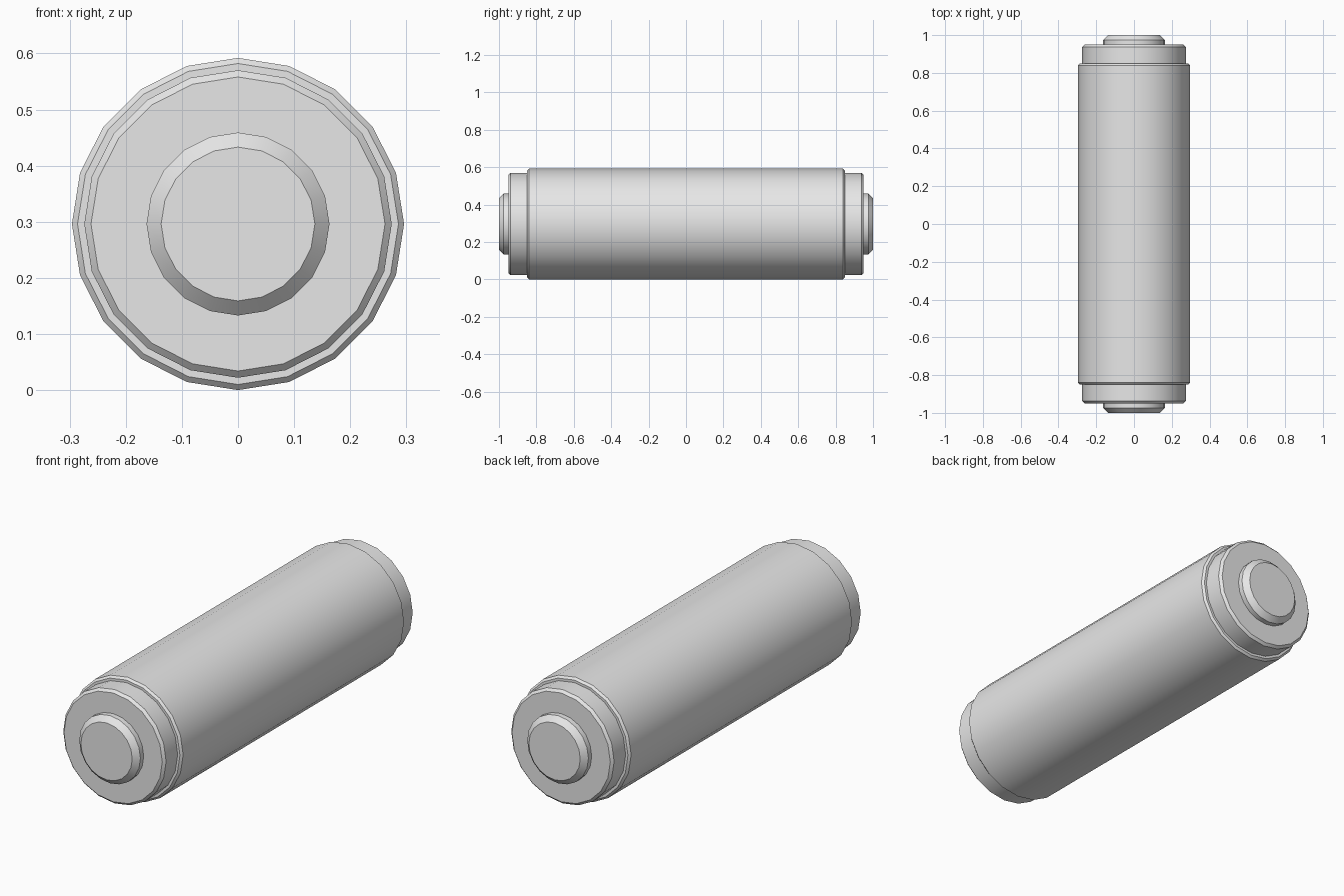
import bpy
import bmesh
import math

if "Cube" in bpy.data.objects:
    bpy.data.objects.remove(bpy.data.objects["Cube"])

SIDES = 20
AXIS_Z = 0.296

grey = bpy.data.materials.new("plain grey")
grey.diffuse_color = (0.8, 0.8, 0.8, 1.0)
grey.use_nodes = True
grey.node_tree.nodes["Principled BSDF"].inputs["Base Color"].default_value = grey.diffuse_color


def turned_part(name, profile):
    """Revolve (y, radius) points around the lengthwise axis and close both ends."""
    bm = bmesh.new()
    rings = []
    for y, r in profile:
        ring = []
        for i in range(SIDES):
            a = 2 * math.pi * i / SIDES
            ring.append(bm.verts.new((r * math.cos(a), y, AXIS_Z + r * math.sin(a))))
        rings.append(ring)
    for a, b in zip(rings, rings[1:]):
        for i in range(SIDES):
            j = (i + 1) % SIDES
            bm.faces.new((a[i], a[j], b[j], b[i]))
    bm.faces.new(rings[0])
    bm.faces.new(rings[-1])
    bmesh.ops.recalc_face_normals(bm, faces=bm.faces[:])
    mesh = bpy.data.meshes.new(name)
    bm.to_mesh(mesh)
    bm.free()
    mesh.materials.append(grey)
    obj = bpy.data.objects.new(name, mesh)
    bpy.context.collection.objects.link(obj)
    bpy.ops.object.select_all(action='DESELECT')
    obj.select_set(True)
    bpy.context.view_layer.objects.active = obj
    bpy.ops.object.shade_smooth_by_angle(angle=math.radians(30))
    return obj


# Main barrel with small chamfers at both ends
turned_part("barrel", [(-0.85, 0.286), (-0.84, 0.296), (0.84, 0.296), (0.85, 0.286)])

# Stepped ends: a wide collar and a chamfered central knob on each side
for label, s in (("front", -1), ("back", 1)):
    turned_part(label + "_collar",
                [(s * 0.84, 0.274), (s * 0.938, 0.274), (s * 0.95, 0.262)])
    turned_part(label + "_knob",
                [(s * 0.94, 0.163), (s * 0.975, 0.163), (s * 1.0, 0.137)])
